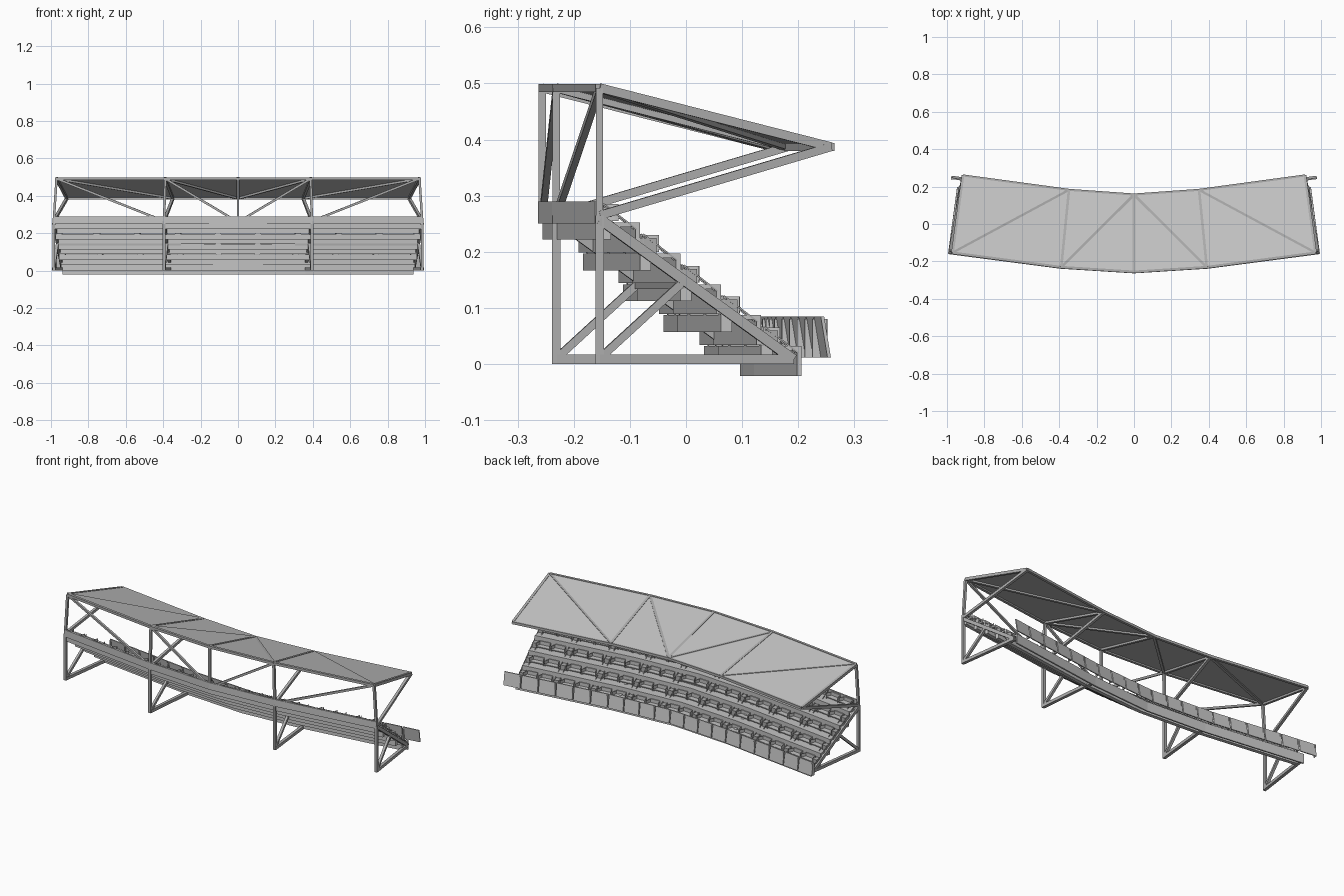
import bpy
from mathutils import Vector, Matrix

if "Cube" in bpy.data.objects:
    bpy.data.objects.remove(bpy.data.objects["Cube"])


def material(name, v):
    m = bpy.data.materials.new(name)
    m.use_nodes = True
    m.diffuse_color = (v, v, v, 1)
    m.node_tree.nodes["Principled BSDF"].inputs["Base Color"].default_value = (v, v, v, 1)
    return m


STEEL = material("steel grey", 0.42)
PANEL = material("panel grey", 0.55)

# Plan of the stand: back x, back y, sideways drift per unit of depth
NODES = [(0, -0.256, 0), (0.395, -0.231, -0.1), (0.985, -0.154, -0.135)]


def at(x, depth, z):
    """Point on the bent plan: x along the back line, depth toward the field."""
    s = -1 if x < 0 else 1
    a, b = (NODES[0], NODES[1]) if abs(x) <= NODES[1][0] else (NODES[1], NODES[2])
    f = (abs(x) - a[0]) / (b[0] - a[0])
    y = a[1] + (b[1] - a[1]) * f
    drift = a[2] + (b[2] - a[2]) * f
    return Vector((x + s * drift * depth, y + depth, z))


class Part:
    """Collects geometry for one named object."""

    def __init__(self, name, mat):
        self.name, self.mat, self.v, self.f = name, mat, [], []

    def prism(self, ring_a, ring_b):
        n, k = len(ring_a), len(self.v)
        self.v += list(ring_a) + list(ring_b)
        self.f += [(k + i, k + (i + 1) % n, k + n + (i + 1) % n, k + n + i) for i in range(n)]
        self.f += [tuple(range(k + n - 1, k - 1, -1)), tuple(range(k + n, k + 2 * n))]

    def bar(self, p, q, w=0.015, h=None):
        h = h or w
        d = (q - p).normalized()
        side = d.cross(Vector((0, 0, 1)))
        if side.length < 0.1:
            side = Vector((1, 0, 0))
        side.normalize()
        up = side.cross(d) * h / 2
        side = side * w / 2
        ring = [side + up, up - side, -side - up, side - up]
        self.prism([p + c for c in ring], [q + c for c in ring])

    def sweep(self, profile, x0, x1):
        """Closed depth/height profile carried along the plan."""
        self.prism([at(x0, d, z) for d, z in profile], [at(x1, d, z) for d, z in profile])

    def box(self, x0, x1, d0, d1, z0, z1):
        self.sweep([(d0, z0), (d1, z0), (d1, z1), (d0, z1)], x0, x1)

    def build(self):
        me = bpy.data.meshes.new(self.name)
        me.from_pydata([tuple(c) for c in self.v], [], self.f)
        me.materials.append(self.mat)
        ob = bpy.data.objects.new(self.name, me)
        bpy.context.collection.objects.link(ob)
        bpy.context.view_layer.objects.active = ob
        bpy.ops.object.mode_set(mode='EDIT')
        bpy.ops.mesh.select_all(action='SELECT')
        bpy.ops.mesh.normals_make_consistent(inside=False)
        bpy.ops.object.mode_set(mode='OBJECT')
        return ob


JOINT, END = NODES[1][0], NODES[2][0]
SUPPORTS = [-END, -JOINT, JOINT, END]
STATIONS = [-END, -JOINT, 0, JOINT, END]
TOP = 0.492


def roof_back(x):
    return at(x, 0, TOP) - Vector((0.015 * x, 0, 0))


def roof_front(x):
    return at(x, 0.412, 0.387) - Vector((0.015 * x, 0, 0))


# Support frames: column, base, sloping stringer, brace and canopy strut
for i, x in enumerate(SUPPORTS):
    frame = Part("support_frame_%d" % (i + 1), STEEL)
    frame.bar(at(x, 0, 0), at(x, 0, 0.265))
    frame.bar(at(x, 0, 0.265), roof_back(x), 0.013)
    frame.bar(at(x, 0, 0.0085), at(x, 0.345, 0.0085), 0.017)
    frame.bar(at(x, 0, 0.258), at(x, 0.345, 0.008), 0.016, 0.018)
    frame.bar(at(x, 0, 0.01), at(x, 0.145, 0.143), 0.014)
    frame.bar(at(x, 0, 0.265), roof_front(x), 0.015)
    frame.build()

# Long beams tying the frames together, and the rear bracing
beams = Part("long_beams", STEEL)
for a, b in zip(STATIONS, STATIONS[1:]):
    beams.bar(at(a, 0, 0.26), at(b, 0, 0.26), 0.013)
for a, b in zip(SUPPORTS, SUPPORTS[1:]):
    beams.bar(at(a, 0.145, 0.14), at(b, 0.145, 0.14), 0.012)
beams.build()

bracing = Part("rear_bracing", STEEL)
bracing.bar(at(0, 0, 0.25), at(0, 0, TOP), 0.013)
for s in (-1, 1):
    bracing.bar(roof_back(s * END), at(s * JOINT, 0, 0.265), 0.012)
    bracing.bar(roof_back(s * JOINT), at(0, 0, 0.26), 0.012)
bracing.build()

# Canopy: thin triangular sheets
roof = Part("canopy_sheet", PANEL)
lift = Vector((0, 0, 0.003))
for s in (-1, 1):
    c, j, e = 0, s * JOINT, s * END
    for tri in ([roof_back(c), roof_back(j), roof_front(c)],
                [roof_back(j), roof_front(j), roof_front(c)],
                [roof_back(j), roof_back(e), roof_front(j)],
                [roof_back(e), roof_front(e), roof_front(j)]):
        roof.prism([p + lift for p in tri], [p + 2 * lift for p in tri])
roof.build()

# Canopy beams: edges, ribs and diagonals
ribs = Part("canopy_beams", STEEL)
for a, b in zip(STATIONS, STATIONS[1:]):
    ribs.bar(roof_back(a), roof_back(b), 0.014)
    ribs.bar(roof_front(a), roof_front(b), 0.014)
for x in STATIONS:
    ribs.bar(roof_back(x), roof_front(x), 0.014, 0.016)
for s in (-1, 1):
    ribs.bar(roof_back(s * END), roof_front(s * JOINT), 0.014)
    ribs.bar(roof_back(s * JOINT), roof_front(0), 0.014)
ribs.build()

# Stepped terrace and the wall behind the top row
ROWS, RUN, RISE, HIGH = 5, 0.072, 0.055, 0.252
terrace = Part("terrace", PANEL)
wall = Part("back_wall", PANEL)
for a, b in zip(STATIONS, STATIONS[1:]):
    for k in range(ROWS):
        d, z = k * RUN, HIGH - k * RISE
        terrace.box(a, b, d, d + RUN, z - 0.008, z)
        terrace.box(a, b, d + RUN - 0.008, d + RUN, z - RISE + 0.002, z - 0.008)
        terrace.box(a, b, d, d + 0.02, z - 0.03, z - 0.008)
    wall.box(a, b, -0.008, 0, 0.25, 0.29)
terrace.build()
wall.build()

# Seating bays: two winged benches per row, divided by aisles
BAYS = 9
BAY = 2 * END / BAYS
benches = Part("benches", PANEL)
aisles = Part("aisle_steps", STEEL)
rails = Part("aisle_rails", STEEL)
for k in range(ROWS):
    d, z = k * RUN, HIGH - k * RISE
    for n in range(BAYS):
        for m in (0, 1):
            x = -END + n * BAY + 0.024 + m * 0.088
            w = 0.08
            benches.box(x, x + w, d + 0.008, d + 0.038, z + 0.01, z + 0.015)
            benches.box(x + 0.01, x + w - 0.01, d + 0.004, d + 0.009, z + 0.003, z + 0.035)
            for x0, x1 in ((x, x + 0.01), (x + w, x + w - 0.01)):
                # Angled wing closing each side of the backrest
                plan = [(x0, d + 0.032), (x1, d + 0.004), (x1, d + 0.009), (x0, d + 0.037)]
                benches.prism([at(px, pd, z + 0.003) for px, pd in plan],
                              [at(px, pd, z + 0.033) for px, pd in plan])
    for n in range(BAYS + 1):
        x = -END + n * BAY
        x = max(-END + 0.015, min(END - 0.015, x))
        if k < ROWS - 1:
            aisles.box(x - 0.014, x + 0.014, d + RUN, d + RUN + 0.03, z - RISE, z - RISE / 2)
        for s in (-1, 1):
            p, q = at(x + s * 0.014, d + 0.006, z + 0.034), at(x + s * 0.014, d + 0.066, z - 0.012)
            rails.bar(p, q, 0.003)
            rails.bar(p, at(x + s * 0.014, d + 0.006, z), 0.003)
benches.build()
aisles.build()
rails.build()

# Front barrier: separate leaning boards with feet
barrier = Part("front_barrier", PANEL)
COUNT = 20
PITCH = 2.07 / COUNT
for i in range(COUNT):
    x = -1.035 + i * PITCH
    lean = [(0.4, 0.012), (0.406, 0.012), (0.394, 0.085), (0.388, 0.085)]
    barrier.sweep(lean, x + 0.003, x + PITCH - 0.003)
    barrier.box(x + 0.003, x + 0.009, 0.385, 0.4, 0.012, 0.08)
barrier.build()
